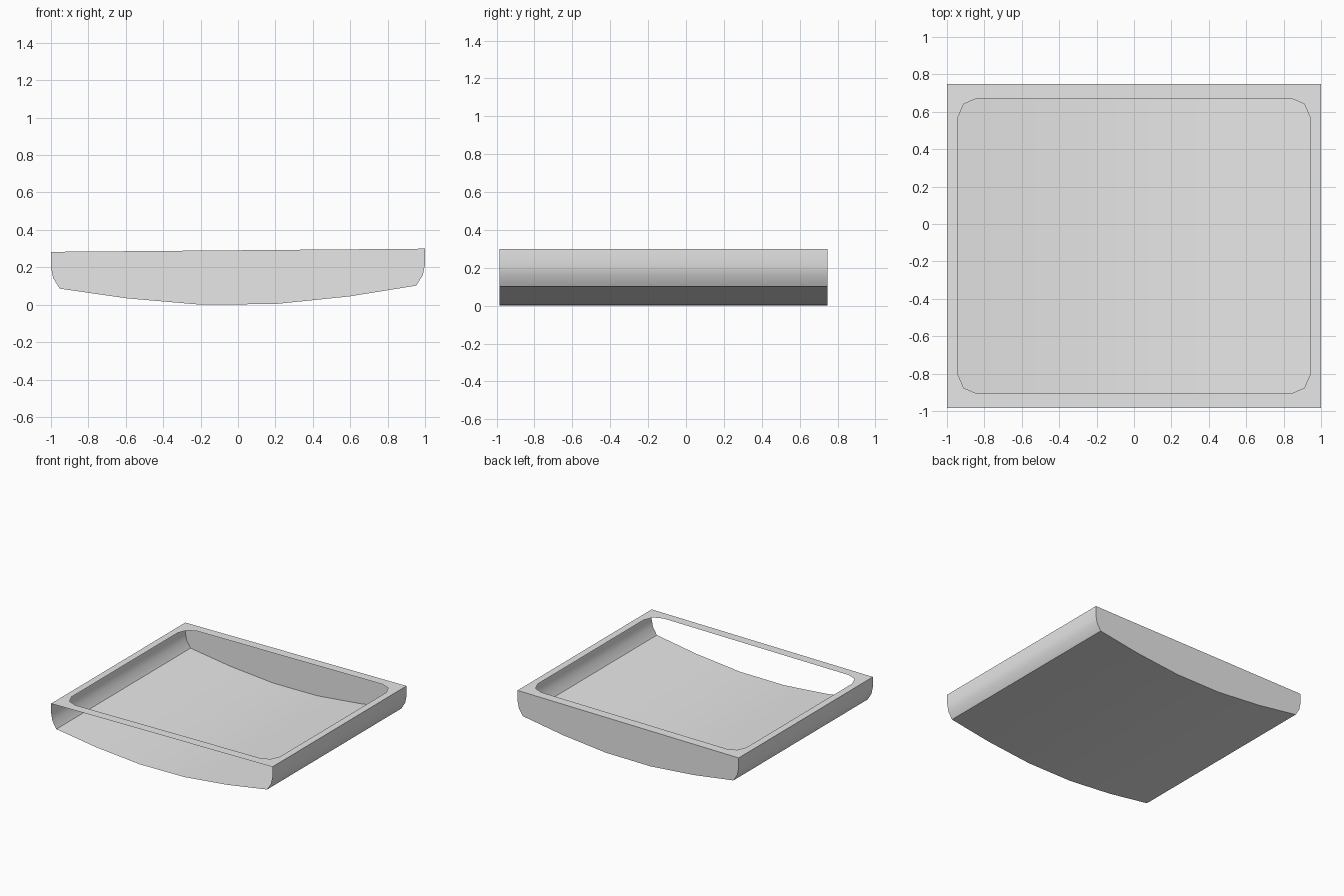
import bpy, bmesh, math

cube = bpy.data.objects.get("Cube")
if cube:
    bpy.data.objects.remove(cube, do_unlink=True)

FRONT, BACK, TOP, TILT = -0.985, 0.748, 0.291, 0.0085

grey = bpy.data.materials.new("plain grey")
grey.use_nodes = True
grey.diffuse_color = (0.8, 0.8, 0.8, 1)
grey.node_tree.nodes["Principled BSDF"].inputs["Base Color"].default_value = (0.8, 0.8, 0.8, 1)


def tilted(x, y, z):
    """The whole tray leans slightly, rising towards +x."""
    return (x, y, z + TILT * x)


def finish(bm, name):
    mesh = bpy.data.meshes.new(name)
    bm.to_mesh(mesh)
    bm.free()
    mesh.materials.append(grey)
    obj = bpy.data.objects.new(name, mesh)
    bpy.context.collection.objects.link(obj)
    bpy.ops.object.select_all(action='DESELECT')
    obj.select_set(True)
    bpy.context.view_layer.objects.active = obj
    bpy.ops.object.shade_smooth_by_angle(angle=math.radians(30))


# Half of the cross-section, from the rim down to the middle of the bowed floor
half = [(1, TOP), (1, 0.208), (0.988, 0.15), (0.953, 0.094), (0.593, 0.039), (0.2, 0.002)]
profile = [(-x, z) for x, z in half] + half[::-1]

# Shell: floor and side walls swept front to back, closed at the back, open at the front
bm = bmesh.new()
front = [bm.verts.new(tilted(x, FRONT, z)) for x, z in profile]
back = [bm.verts.new(tilted(x, BACK, z)) for x, z in profile]
for i in range(len(profile) - 1):
    bm.faces.new((front[i], back[i], back[i + 1], front[i + 1]))
bm.faces.new(back[::-1])
bmesh.ops.recalc_face_normals(bm, faces=bm.faces)
# Keep the floor facing down and the walls facing out
bm.faces.ensure_lookup_table()
if bm.faces[len(half) - 1].normal.z > 0:
    bmesh.ops.reverse_faces(bm, faces=bm.faces)
finish(bm, "tray_shell")

# Rim: a thin flat frame with a wide opening whose corners are rounded
bm = bmesh.new()
mid_y = (0.672 - 0.907) / 2
half_x, half_y = 0.943, (0.672 + 0.907) / 2
corner = [(0, 0.105), (0.033, 0.03), (0.105, 0)]
opening = []
for sx, sy in ((1, 1), (-1, 1), (-1, -1), (1, -1)):
    points = [(sx * (half_x - a), mid_y + sy * (half_y - b)) for a, b in corner]
    opening += points if sx == sy else points[::-1]
outline = [(1, BACK), (-1, BACK), (-1, FRONT), (1, FRONT)]
for loop in (outline, opening):
    verts = [bm.verts.new(tilted(x, y, TOP)) for x, y in loop]
    for i, v in enumerate(verts):
        bm.edges.new((verts[i - 1], v))
bmesh.ops.triangle_fill(bm, edges=bm.edges[:], use_beauty=True, normal=(0, 0, 1))
for face in bm.faces:
    face.normal_update()
    if face.normal.z < 0:
        face.normal_flip()
finish(bm, "top_rim")
